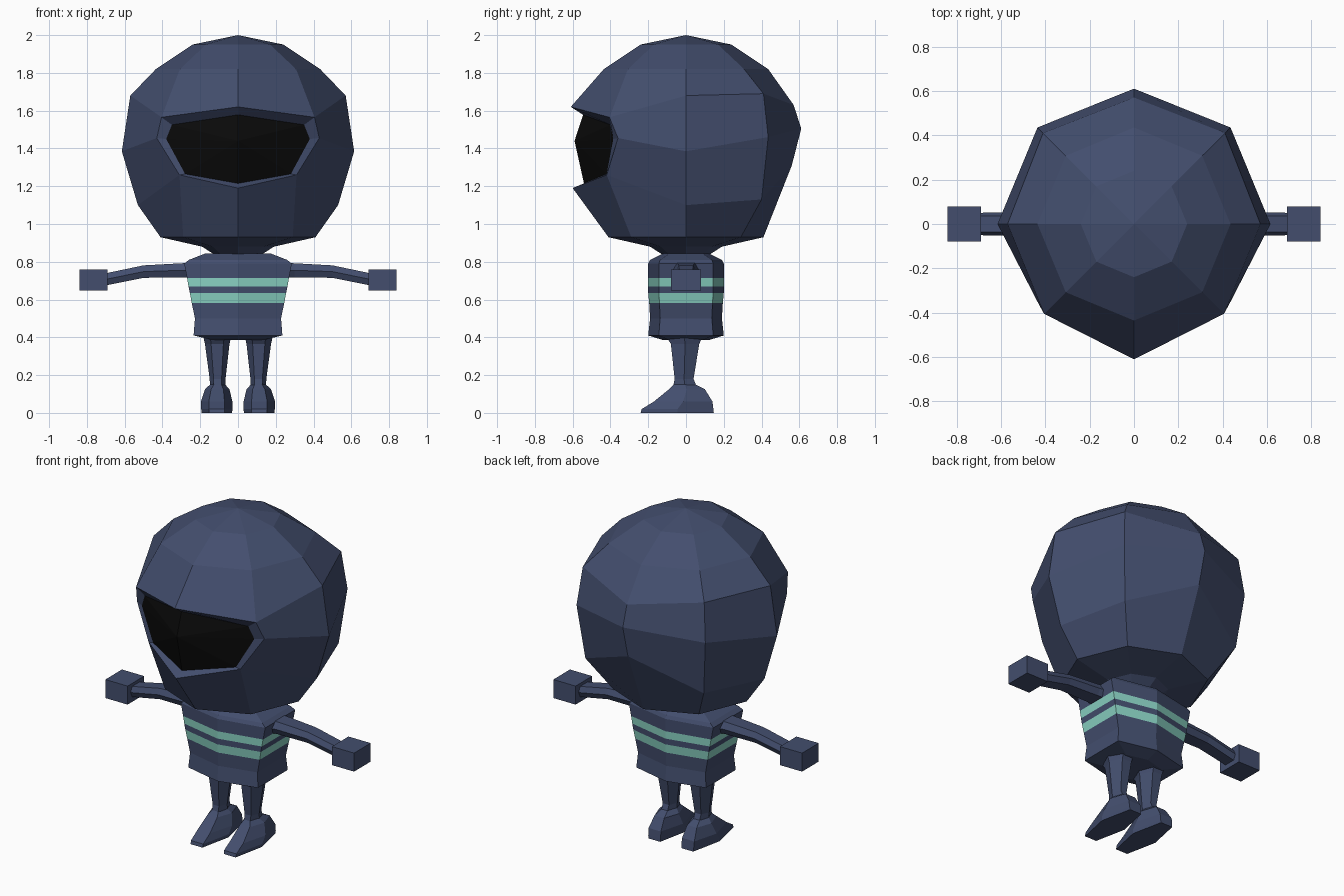
import bpy
import bmesh
import math

if "Cube" in bpy.data.objects:
    bpy.data.objects.remove(bpy.data.objects["Cube"])


def material(name, rgb):
    m = bpy.data.materials.new(name)
    m.diffuse_color = (*rgb, 1)
    m.use_nodes = True
    m.node_tree.nodes["Principled BSDF"].inputs["Base Color"].default_value = m.diffuse_color
    return m


NAVY = material("navy", (0.056, 0.076, 0.155))
BLACK = material("visor black", (0.003, 0.003, 0.003))
TEAL = material("teal", (0.25, 0.64, 0.54))


def finish(name, bm, mats):
    bmesh.ops.recalc_face_normals(bm, faces=bm.faces)
    mesh = bpy.data.meshes.new(name)
    bm.to_mesh(mesh)
    bm.free()
    for m in mats:
        mesh.materials.append(m)
    ob = bpy.data.objects.new(name, mesh)
    bpy.context.collection.objects.link(ob)
    return ob


def loft(name, rings, mats=(NAVY,), bands=()):
    """Skin a list of point rings, cap both ends; bands use the second material."""
    bm = bmesh.new()
    loops = [[bm.verts.new(p) for p in r] for r in rings]
    n = len(loops[0])
    for k, (a, b) in enumerate(zip(loops, loops[1:])):
        for i in range(n):
            j = (i + 1) % n
            f = bm.faces.new((a[i], a[j], b[j], b[i]))
            f.material_index = 1 if k in bands else 0
    bm.faces.new(loops[0])
    bm.faces.new(loops[-1])
    return finish(name, bm, mats)


# Helmet: rings of five half-meridian points, front to back, mirrored to eight
S = math.sqrt(0.5)


def even(r, z):
    return [(0, -r, z), (r * S, -r * S, z), (r, 0, z), (r * S, r * S, z), (0, r, z)]


halves = [
    even(0.24, 1.95),
    even(0.435, 1.82),
    [(0, -0.61, 1.62), (0.405, -0.405, 1.565), (0.57, 0, 1.68), (0.41, 0.41, 1.69), (0, 0.57, 1.63)],
    [(0, -0.60, 1.44), (0.43, -0.36, 1.455), (0.615, 0, 1.385), (0.435, 0.435, 1.46), (0, 0.61, 1.505)],
    [(0, -0.60, 1.19), (0.31, -0.42, 1.26), (0.53, 0, 1.10), (0.40, 0.40, 1.13), (0, 0.56, 1.31)],
    even(0.41, 0.93),
    even(0.19, 0.88),
    even(0.12, 0.835),
]
bm = bmesh.new()
rings = []
for k, h in enumerate(halves):
    pts = h + [(-x, y, z) for x, y, z in h[3:0:-1]]
    # the front point of the fourth ring lies inside the visor opening
    rings.append([None if k == 3 and i == 0 else bm.verts.new(p) for i, p in enumerate(pts)])
crown = bm.verts.new((0, 0, 2.0))
for i in range(8):
    j = (i + 1) % 8
    bm.faces.new((crown, rings[0][i], rings[0][j]))
    for a, b in zip(rings, rings[1:]):
        corners = (a[i], a[j], b[j], b[i])
        if None not in corners:
            bm.faces.new(corners)
bm.faces.new(rings[-1])

# Visor: bevelled rim around the opening, then a bulging dark pane
outer = [rings[2][0], rings[2][1], rings[3][1], rings[4][1],
         rings[4][0], rings[4][7], rings[3][7], rings[2][7]]
inner_half = [(0, -0.545, 1.578), (0.35, -0.40, 1.525), (0.38, -0.385, 1.45),
              (0.28, -0.42, 1.265), (0, -0.54, 1.215)]
inner = [bm.verts.new(p) for p in
         inner_half + [(-x, y, z) for x, y, z in inner_half[3:0:-1]]]
centre = bm.verts.new((0, -0.59, 1.44))
for i in range(8):
    j = (i + 1) % 8
    bm.faces.new((outer[i], outer[j], inner[j], inner[i]))
    bm.faces.new((inner[i], inner[j], centre)).material_index = 1
finish("helmet", bm, (NAVY, BLACK))


# Torso: pointed front and back, flat sides, with two teal bands
def torso_ring(x, y, z):
    c = y * 0.72
    return [(0, -y, z), (x, -c, z), (x, c, z), (0, y, z), (-x, c, z), (-x, -c, z)]


torso = [(0.13, 0.12, 0.385), (0.235, 0.20, 0.41), (0.228, 0.19, 0.50), (0.245, 0.195, 0.583),
         (0.255, 0.20, 0.635), (0.262, 0.20, 0.67), (0.27, 0.20, 0.715),
         (0.285, 0.20, 0.79), (0.26, 0.19, 0.81), (0.17, 0.12, 0.845)]
loft("torso", [torso_ring(*t) for t in torso], (NAVY, TEAL), bands=(3, 5))


# Limbs, built for each side
def arm_ring(s, x, zc, w, h):
    shape = [(-1, 0), (-0.7, 1), (0.7, 1), (1, 0), (0.7, -1), (-0.7, -1)]
    return [(s * x, a * w, zc + b * h) for a, b in shape]


def leg_ring(s, cx, rx, y0, y1, z):
    pts = []
    for i in range(6):
        a = math.pi / 3 * i
        y = (y0 + y1) / 2 + math.sin(a) / math.sin(math.pi / 3) * (y1 - y0) / 2
        pts.append((s * (cx + rx * math.cos(a)), y, z))
    return pts


for side, s in (("right", 1), ("left", -1)):
    arm = [(0.22, 0.755, 0.08, 0.04), (0.30, 0.755, 0.065, 0.037),
           (0.50, 0.748, 0.055, 0.033), (0.71, 0.705, 0.05, 0.032)]
    loft(side + "_arm", [arm_ring(s, *a) for a in arm])

    box = [(-0.08, 0.647), (0.08, 0.647), (0.08, 0.76), (-0.08, 0.76)]
    loft(side + "_hand", [[(s * x, y, z) for y, z in box] for x in (0.69, 0.84)])

    leg = [(0.11, 0.075, -0.11, 0.09, 0.41), (0.11, 0.065, -0.08, 0.07, 0.365),
           (0.108, 0.042, -0.06, 0.04, 0.18), (0.108, 0.04, -0.07, 0.06, 0.13)]
    loft(side + "_leg", [leg_ring(s, *p) for p in leg])

    foot = [(0.108, 0.04, -0.065, 0.05, 0.15), (0.11, 0.065, -0.09, 0.10, 0.125),
            (0.113, 0.083, -0.17, 0.14, 0.06), (0.112, 0.083, -0.235, 0.145, 0.02),
            (0.112, 0.08, -0.24, 0.147, 0.0)]
    loft(side + "_foot", [leg_ring(s, *p) for p in foot])
